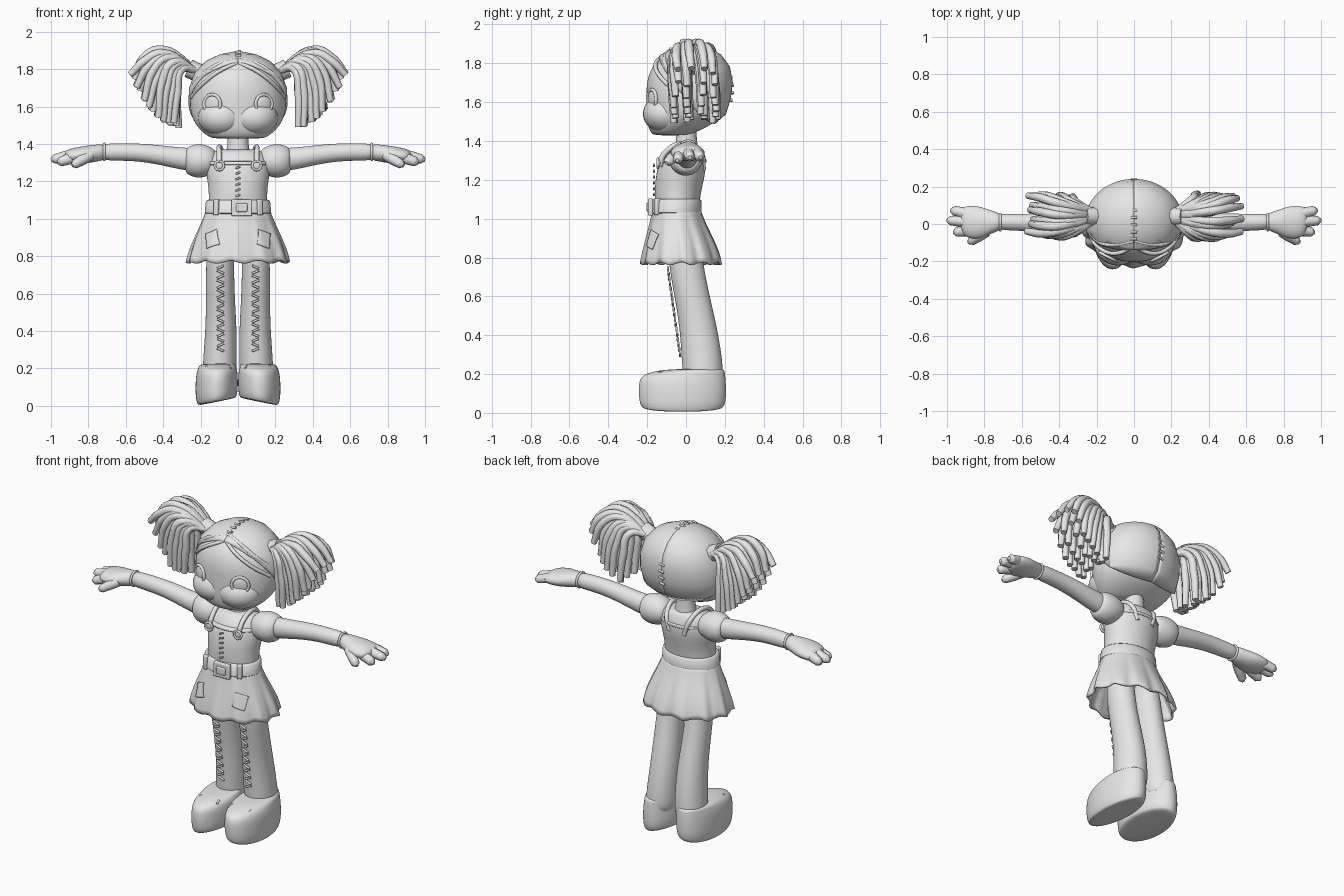
import bpy, bmesh, math, random
from mathutils import Vector

random.seed(4)
default = bpy.data.objects.get("Cube")
if default:
    bpy.data.objects.remove(default)

grey = bpy.data.materials.new("plain_grey")
grey.use_nodes = True
grey.diffuse_color = (.8, .8, .8, 1)
grey.node_tree.nodes["Principled BSDF"].inputs["Base Color"].default_value = (.8, .8, .8, 1)


def place(name, data):
    ob = bpy.data.objects.new(name, data)
    bpy.context.collection.objects.link(ob)
    data.materials.append(grey)
    return ob


def finish(name, bm, angle=50):
    bmesh.ops.recalc_face_normals(bm, faces=bm.faces)
    me = bpy.data.meshes.new(name)
    bm.to_mesh(me)
    bm.free()
    me.shade_smooth()
    me.set_sharp_from_angle(angle=math.radians(angle))
    return place(name, me)


def loft(name, rings, axis="Z", side=1, n=20, caps=True, subdiv=2, warp=None, cut=None):
    """Skin oval rings given as (position, low, high, low, high)."""
    bm = bmesh.new()
    loops = []
    for t, a0, a1, b0, b1 in rings:
        loop = []
        for k in range(n):
            ang = math.tau * k / n
            a = (a0 + a1) / 2 + (a1 - a0) / 2 * math.cos(ang)
            b = (b0 + b1) / 2 + (b1 - b0) / 2 * math.sin(ang)
            p = Vector((a, b, t)) if axis == "Z" else Vector((t, a, b))
            if warp:
                p = warp(p, ang)
            p.x *= side
            loop.append(bm.verts.new(p))
        loops.append(loop)
    for low, high in zip(loops, loops[1:]):
        for k in range(n):
            bm.faces.new((low[k], low[k - 1], high[k - 1], high[k]))
    if caps:
        bm.faces.new(loops[0])
        bm.faces.new(loops[-1])
    if cut:
        cut(bm)
    ob = finish(name, bm)
    if subdiv:
        mod = ob.modifiers.new("smooth", "SUBSURF")
        mod.levels = mod.render_levels = subdiv
    return ob


def tubes(name, paths, radius, side=1, taper=None):
    """One curve object holding a round tube along every path."""
    cu = bpy.data.curves.new(name, "CURVE")
    cu.dimensions = "3D"
    cu.bevel_depth, cu.bevel_resolution, cu.resolution_u = radius, 2, 6
    cu.use_fill_caps = True
    for path in paths:
        sp = cu.splines.new("BEZIER")
        sp.bezier_points.add(len(path) - 1)
        for i, (bp, p) in enumerate(zip(sp.bezier_points, path)):
            bp.co = (p[0] * side, p[1], p[2])
            bp.handle_left_type = bp.handle_right_type = "AUTO"
            bp.radius = taper[i] if taper else 1
    return place(name, cu)


def ball(name, loc, size, turn=0):
    bm = bmesh.new()
    bmesh.ops.create_uvsphere(bm, u_segments=28, v_segments=16, radius=1)
    ob = finish(name, bm)
    ob.location, ob.scale, ob.rotation_euler = loc, size, (0, 0, turn)
    return ob


def ring(name, loc, major, minor, rot):
    bpy.ops.mesh.primitive_torus_add(location=loc, rotation=rot, major_radius=major,
                                     minor_radius=minor, major_segments=28, minor_segments=8)
    ob = bpy.context.object
    ob.name = name
    ob.data.materials.append(grey)
    ob.data.shade_smooth()
    return ob


def block(name, loc, size, turn=0):
    bm = bmesh.new()
    bmesh.ops.create_cube(bm, size=1)
    bmesh.ops.scale(bm, vec=size, verts=bm.verts)
    ob = finish(name, bm, 30)
    ob.location, ob.rotation_euler = loc, (0, 0, turn)
    mod = ob.modifiers.new("round", "BEVEL")
    mod.width, mod.segments = .006, 2
    return ob


# Head, cheeks and neck
head = [(1.428, -.13, .13, -.16, .0), (1.44, -.16, .16, -.18, .04), (1.48, -.21, .21, -.2, .13),
        (1.54, -.25, .25, -.205, .2), (1.62, -.26, .26, -.205, .225), (1.7, -.255, .255, -.205, .235),
        (1.78, -.225, .225, -.18, .22), (1.84, -.165, .165, -.125, .175),
        (1.875, -.09, .09, -.055, .115), (1.888, -.02, .02, .01, .05)]
loft("head", head, n=32)
loft("neck", [(1.33, -.07, .07, -.06, .07), (1.38, -.06, .06, -.055, .06),
              (1.42, -.055, .055, -.05, .055), (1.5, -.055, .055, -.05, .055)])

# Hair cap in two halves, trimmed along a sloping hairline
def hairline(side):
    def cut(bm):
        for co, no in (((0, 0, 0), (side, 0, 0)), ((0, -.13, 1.83), (side * .14, .77, .64))):
            bmesh.ops.bisect_plane(bm, geom=bm.verts[:] + bm.edges[:] + bm.faces[:], dist=1e-5,
                                   plane_co=co, plane_no=no, clear_inner=True)
    return cut

g = .006
shell = [(z + g * (z - 1.65) * 4, a - g, b + g, c - g, d + g) for z, a, b, c, d in head]
for side, word in ((1, "left"), (-1, "right")):
    cap = loft(word + "_hair_cap", shell, n=64, subdiv=0, cut=hairline(side))
    cap.modifiers.new("thickness", "SOLIDIFY").thickness = .015
    tubes(word + "_fringe_locks", [
        [(0, -.12, 1.835), (.1, -.158, 1.79), (.19, -.124, 1.72), (.248, -.04, 1.65)],
        [(0, -.09, 1.86), (.1, -.11, 1.83), (.18, -.1, 1.78), (.235, -.05, 1.72)]], .011, side)

    # Pigtail of thick strands with its tie
    strands = []
    for row in (-1, -.35, .35, 1):
        for k in range(8):
            f = k / 7
            j = random.uniform(-.015, .015)
            drop = .03 * abs(row)
            strands.append([
                (.22, .04 + .025 * row, 1.79),
                (.3 + .11 * f, .03 + .08 * row + j, 1.83 + .085 * f - drop),
                (.325 + .18 * f, .04 + .1 * row + j, 1.7 + .17 * f - drop),
                (.33 + .235 * f + j, .05 + .1 * row + j, 1.5 + .26 * f * f + j)])
    tubes(word + "_pigtail", strands, .021, side, (.8, 1.1, 1.1, .85))
    tubes(word + "_hair_tie", [[(.2, .04, 1.775), (.265, .04, 1.805)]], .05, side)

    # Face
    ball(word + "_cheek", (side * .085, -.1, 1.54), (.13, .122, .1))
    turn = side * math.radians(27)
    ring(word + "_eye_rim", (side * .138, -.176, 1.615), .049, .009, (math.pi / 2, 0, turn))
    ball(word + "_eye", (side * .138, -.172, 1.615), (.045, .014, .045), turn)

    # Sleeve, arm, cuff and hand
    loft(word + "_sleeve", [(.11, -.05, .06, 1.26, 1.36), (.15, -.085, .08, 1.23, 1.39),
                            (.21, -.095, .09, 1.215, 1.405), (.26, -.075, .08, 1.23, 1.39),
                            (.285, -.05, .06, 1.25, 1.375)], "X", side)
    loft(word + "_arm", [(.2, -.05, .06, 1.25, 1.38), (.3, -.05, .06, 1.26, 1.38),
                         (.42, -.045, .06, 1.29, 1.395), (.55, -.04, .055, 1.31, 1.405),
                         (.66, -.035, .055, 1.31, 1.405), (.74, -.03, .055, 1.315, 1.4)], "X", side)
    ring(word + "_cuff", (side * .715, .01, 1.358), .043, .007, (0, math.pi / 2, 0))
    loft(word + "_palm", [(.7, -.03, .055, 1.315, 1.4), (.76, -.05, .07, 1.305, 1.398),
                          (.82, -.08, .095, 1.295, 1.39), (.88, -.08, .1, 1.295, 1.38),
                          (.93, -.05, .09, 1.3, 1.365)], "X", side)
    fingers = [((.87, .05, 1.345), (.98, .075, 1.315)), ((.87, .01, 1.345), (1, .02, 1.315)),
               ((.86, -.03, 1.335), (.965, -.045, 1.3)), ((.79, -.04, 1.34), (.885, -.1, 1.285))]
    tubes(word + "_fingers",
          [[Vector(a).lerp(Vector(b), t) for t in (0, .4, .85, 1)] for a, b in fingers],
          .03, side, (1, 1, .85, .35))

    # Leg with a stitched seam down the front
    loft(word + "_leg", [(.12, .01, .19, -.01, .19), (.22, .006, .19, -.02, .195), (.4, .005, .175, -.03, .17),
                         (.55, .015, .172, -.05, .135), (.75, .022, .172, -.09, .09),
                         (.95, .015, .165, -.1, .07)], side=side)
    seam = []
    for k in range(18):
        z = .3 + k * .026
        y = -.024 - .14 * (z - .25)
        d = .008 * (-1) ** k
        seam.append([(.075, y, z - d), (.112, y, z + d)])
    tubes(word + "_leg_seam", seam, .006, side)

    # Boot with a tilted sole and toe stitches
    def tilt(p, ang):
        p.z += .045 * max(0, 1 - p.x / .22) * (1 - p.z / .23)
        return p

    loft(word + "_boot", [(0, .02, .2, -.2, .17), (.004, .008, .218, -.232, .195),
                          (.05, 0, .228, -.243, .208), (.12, 0, .228, -.245, .208),
                          (.17, .002, .224, -.24, .205), (.2, .008, .215, -.21, .202),
                          (.22, .015, .205, -.13, .2), (.226, .03, .18, -.03, .18)],
         side=side, n=28, warp=tilt)
    tubes(word + "_boot_stitches", [[(.04 + .025 * k, -.15, .2), (.045 + .025 * k, -.12, .212)]
                                    for k in range(6)], .006, side)

    # Straps, buttons and skirt patch
    tubes(word + "_strap", [[(.1, -.135, 1.27), (.1, -.115, 1.33), (.1, -.02, 1.385),
                             (.08, .075, 1.34), (.05, .09, 1.25)]], .014, side)
    ring(word + "_button_rim", (side * .1, -.145, 1.285), .024, .007, (math.pi / 2, 0, 0))
    ball(word + "_button", (side * .1, -.14, 1.285), (.022, .01, .022))
    block(word + "_belt_loop", (side * .115, -.148, 1.062), (.03, .03, .085), side * .5)

# Torso
loft("bodice", [(1.02, -.15, .15, -.15, .06), (1.08, -.16, .16, -.16, .07), (1.15, -.155, .155, -.162, .08),
                (1.23, -.17, .17, -.155, .1), (1.3, -.17, .17, -.135, .105),
                (1.35, -.15, .15, -.1, .085), (1.375, -.1, .1, -.07, .07)], n=28)
loft("bodice_top_edge", [(1.285, -.165, .165, -.145, .1), (1.29, -.17, .17, -.15, .108),
                         (1.305, -.17, .17, -.145, .108), (1.31, -.16, .16, -.135, .1)], n=28)
tubes("bodice_stitches", [[(-.013, -.165, z / 100), (.013, -.165, z / 100 + .01)]
                          for z in range(112, 128, 3)], .005)

# Belt and buckle
loft("belt", [(1.025, -.17, .17, -.175, .07), (1.032, -.178, .178, -.183, .08),
              (1.093, -.172, .172, -.178, .08), (1.1, -.164, .164, -.168, .072)], n=48, subdiv=0)
block("buckle", (.02, -.183, 1.06), (.11, .025, .09))
block("buckle_tongue", (.02, -.195, 1.06), (.06, .018, .045))

# Pleated skirt, open underneath
def pleat(p, ang):
    w = max(0, 1.05 - p.z) / .28
    s = 1 + .035 * w * math.sin(11 * ang) + .012 * w * math.sin(23 * ang + 1)
    return Vector((p.x * s, (p.y + .03) * s - .03, p.z + .008 * w * math.cos(11 * ang)))

skirt = loft("skirt", [(1.06, -.165, .165, -.17, .07), (.98, -.195, .195, -.185, .1),
                       (.9, -.232, .232, -.205, .14), (.82, -.262, .262, -.222, .175),
                       (.77, -.272, .272, -.23, .185)], n=88, caps=False, subdiv=1, warp=pleat)
skirt.modifiers.new("thickness", "SOLIDIFY").thickness = .012

# Cloth patches that follow the skirt
for side, word in ((1, "left"), (-1, "right")):
    bm = bmesh.new()
    bmesh.ops.create_grid(bm, x_segments=10, y_segments=10, size=.045)
    patch = finish(word + "_skirt_patch", bm)
    patch.location = (side * .15, -.2, .9)
    patch.rotation_euler = (math.pi / 2, side * .3, side * .6)
    wrap = patch.modifiers.new("wrap", "SHRINKWRAP")
    wrap.target, wrap.offset = skirt, .007
    patch.modifiers.new("thickness", "SOLIDIFY").thickness = .006

# Stitches along the middle of the head
stitches = []
for k in range(22):
    a = math.radians(-15 + 10 * k)
    y, z = .015 + .226 * math.cos(a), 1.665 + .226 * math.sin(a)
    stitches.append([(-.016, y, z), (.016, y, z + .006)])
tubes("head_seam", stitches[:14], .007)
